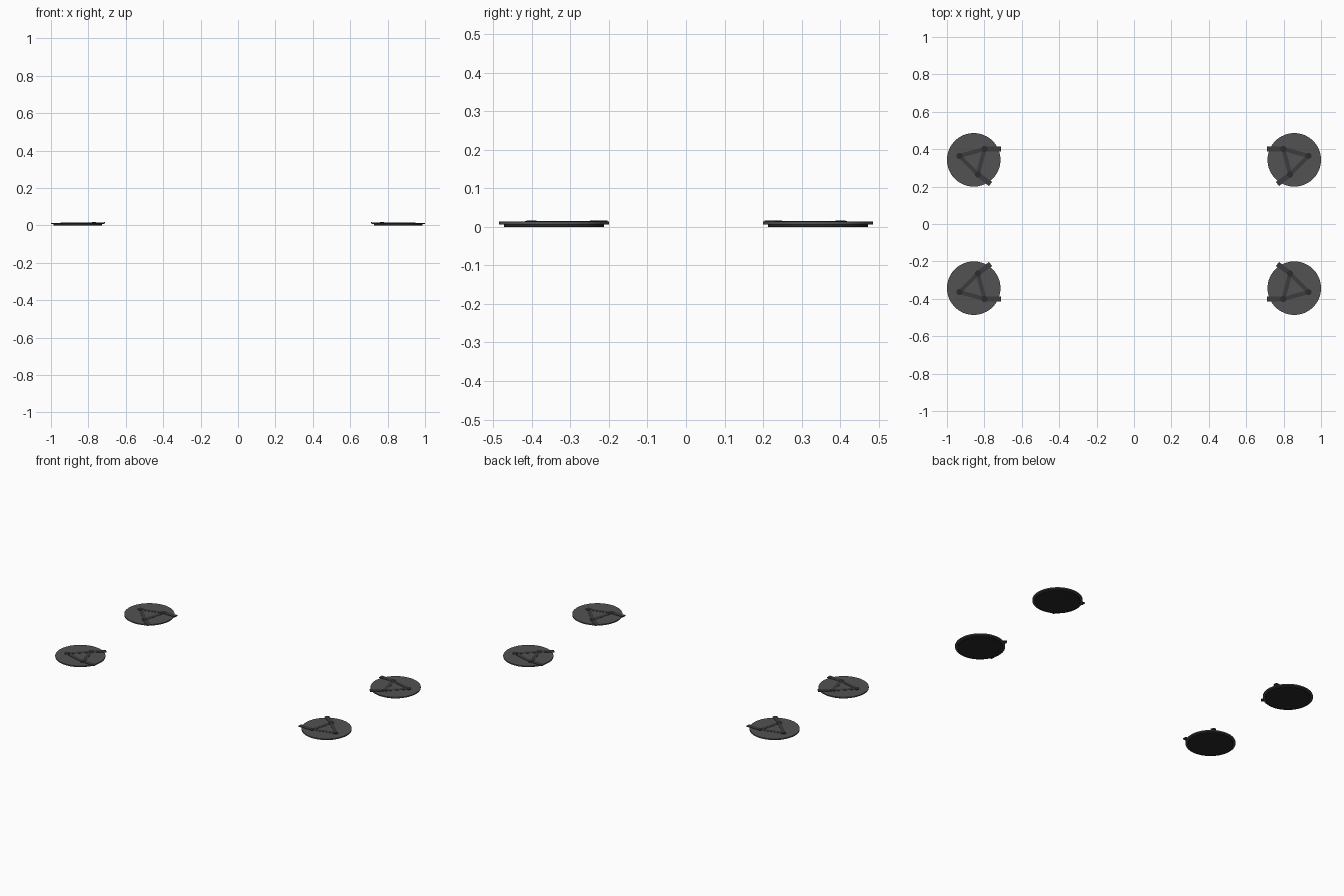
import bpy, math
from mathutils import Vector, Matrix

if "Cube" in bpy.data.objects:
    bpy.data.objects.remove(bpy.data.objects["Cube"])


def material(name, g):
    m = bpy.data.materials.new(name)
    m.diffuse_color = (g, g, g * 1.04, 1)
    m.use_nodes = True
    m.node_tree.nodes["Principled BSDF"].inputs["Base Color"].default_value = m.diffuse_color
    return m


PLATE = material("dark_grey", 0.085)
BAR = material("charcoal", 0.045)
PAD = material("black_rubber", 0.02)
CAP = material("near_black", 0.025)


def finish(name, mat):
    o = bpy.context.object
    o.name = name
    o.data.materials.append(mat)
    return o


def disc(name, x, y, r, z0, z1, mat, sides=64):
    bpy.ops.mesh.primitive_cylinder_add(vertices=sides, radius=r, depth=z1 - z0,
                                        location=(x, y, (z0 + z1) / 2))
    o = finish(name, mat)
    bpy.ops.object.shade_smooth_by_angle(angle=math.radians(35))
    return o


def bar(name, a, b, z0, top_a, top_b, width, mat):
    # flat strip from a to b, its top may slope
    bpy.ops.mesh.primitive_cube_add(size=1)
    o = finish(name, mat)
    a, b = Vector(a), Vector(b)
    d = b - a
    n = Vector((-d.y, d.x)).normalized() * width
    for v in o.data.vertices:
        p = a + d * (v.co.x + 0.5) + n * v.co.y
        top = top_b if v.co.x > 0 else top_a
        v.co = (p.x, p.y, top if v.co.z > 0 else z0 + (top - top_a) * 0.5)
    return o


CX, CY = 0.857, 0.343
NODES = [(-0.058, 0.058), (0.076, 0.021), (-0.022, -0.078)]
TIPS = {0: (-0.146, 0.058), 2: (-0.09, -0.129)}

for sx in (-1, 1):
    for sy in (-1, 1):
        tag = ("right" if sx > 0 else "left") + ("_back" if sy > 0 else "_front")

        def at(p):
            return (sx * (CX + p[0]), sy * (CY + p[1]))

        # round foot: rubber pad and wider plate
        disc("pad_" + tag, *at((0, 0)), 0.130, 0, 0.007, PAD)
        disc("plate_" + tag, *at((0, 0)), 0.143, 0.0065, 0.0135, PLATE)
        # triangle of ribs with caps at the corners
        for i in range(3):
            bar(f"rib_{i}_{tag}", at(NODES[i]), at(NODES[(i + 1) % 3]),
                0.011, 0.0148, 0.0148, 0.022, BAR)
            disc(f"cap_{i}_{tag}", *at(NODES[i]), 0.0165, 0.011, 0.0158, CAP, 24)
        # two arms reaching inward past the rim
        for i, tip in TIPS.items():
            bar(f"arm_{i}_{tag}", at(NODES[i]), at(tip), 0.011, 0.0148, 0.017, 0.027, BAR)

# keep outward normals on mirrored strips
import bmesh
for o in bpy.data.objects:
    bm = bmesh.new()
    bm.from_mesh(o.data)
    bmesh.ops.recalc_face_normals(bm, faces=bm.faces)
    bm.to_mesh(o.data)
    bm.free()
